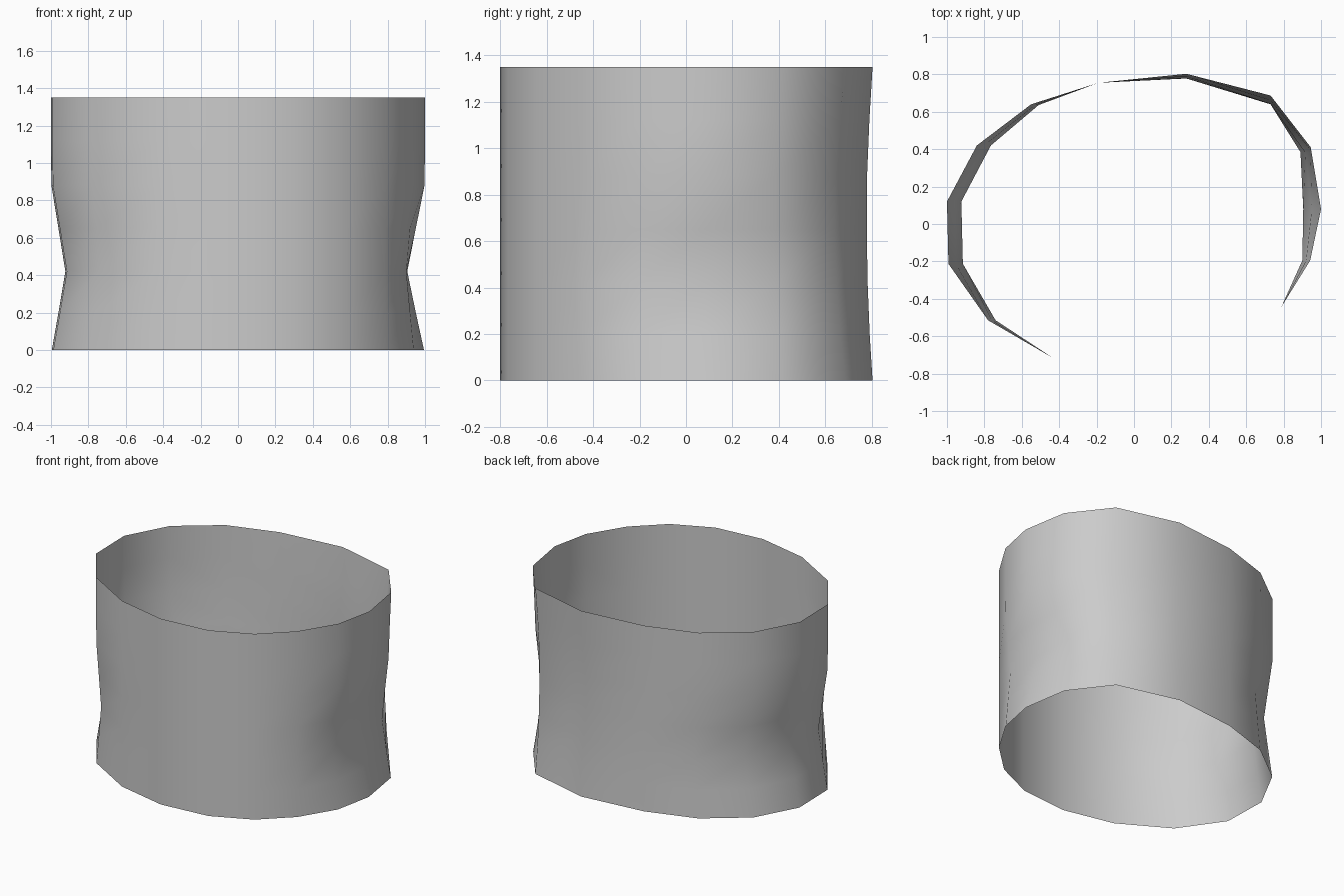
import bpy, bmesh

# Rim outline: x, y, inward pinch in x at the waist, inward shift in y at the back
outline = [
    (1.0, 0.08, -0.095, 0), (0.945, 0.41, -0.055, -0.03), (0.73, 0.687, 0, -0.047),
    (0.28, 0.803, 0, -0.025), (-0.19, 0.755, 0, 0), (-0.55, 0.64, 0.04, -0.005),
    (-0.84, 0.42, 0.075, 0), (-1.0, 0.12, 0.077, 0), (-0.992, -0.213, 0.077, 0),
    (-0.78, -0.515, 0.04, 0), (-0.43, -0.718, 0, 0), (-0.06, -0.80, 0, 0),
    (0.30, -0.767, 0, 0), (0.58, -0.64, 0, 0), (0.787, -0.445, 0, 0),
    (0.942, -0.195, -0.042, 0),
]
# Levels: height, waist pinch amount, back shift amount
levels = [(0, 0.06, 0), (0.2, 0.52, 0.5), (0.42, 1, 0.85), (0.65, 0.52, 1),
          (0.88, 0.03, 0.95), (1.12, 0, 0.55), (1.35, 0, 0)]

# Open, single-walled sleeve lofted through the levels
bm = bmesh.new()
rings = [[bm.verts.new((x + dx * p, y + dy * s, z)) for x, y, dx, dy in outline]
         for z, p, s in levels]
n = len(outline)
for low, high in zip(rings, rings[1:]):
    for i in range(n):
        j = (i + 1) % n
        face = bm.faces.new((low[i], low[j], high[j], high[i]))
        face.smooth = True

mesh = bpy.data.meshes.new("sleeve")
bm.to_mesh(mesh)
bm.free()
sleeve = bpy.data.objects.new("sleeve", mesh)
bpy.context.collection.objects.link(sleeve)
